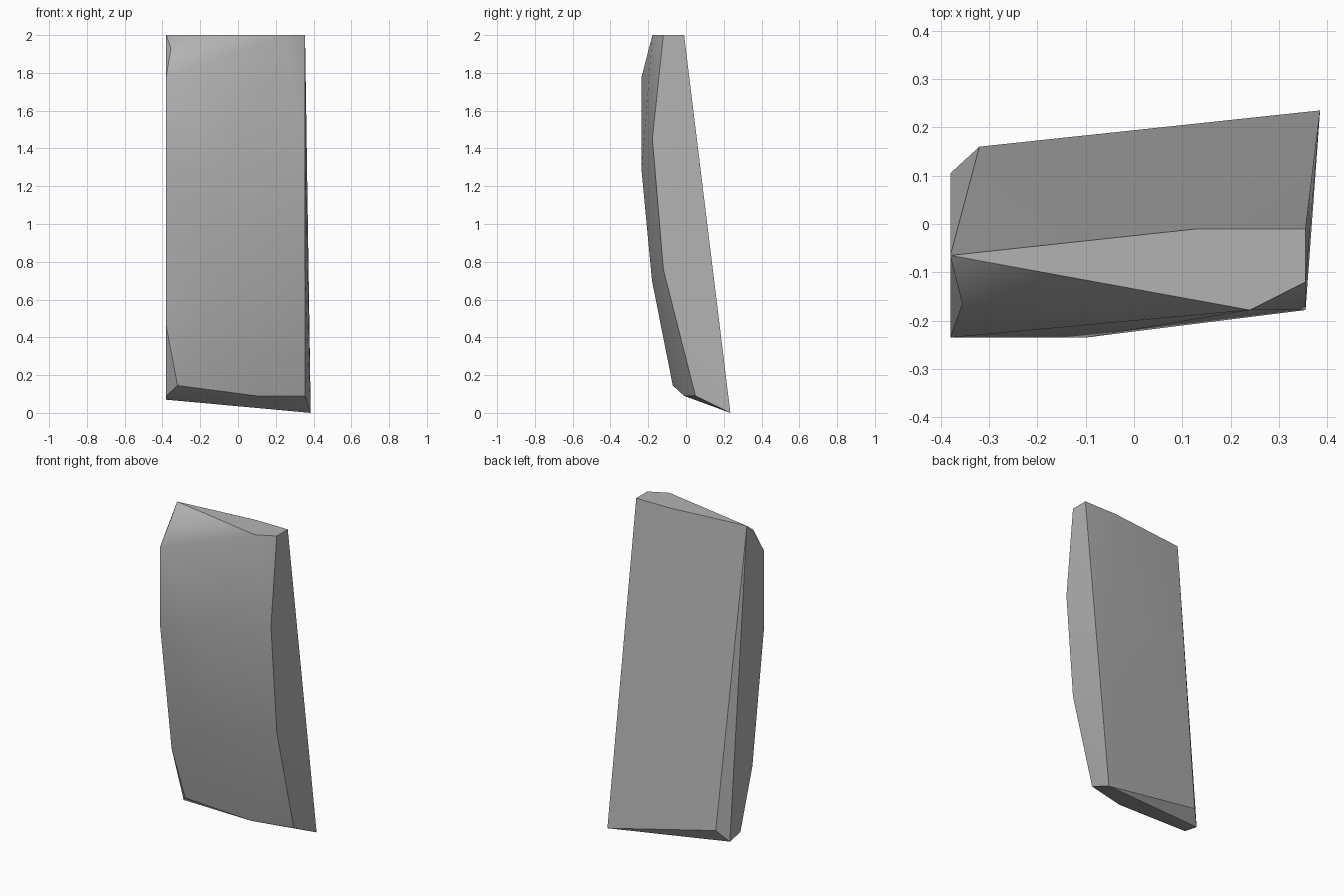
import bpy
import bmesh
import math

if "Cube" in bpy.data.objects:
    bpy.data.objects.remove(bpy.data.objects["Cube"], do_unlink=True)


def make_material(name, value):
    material = bpy.data.materials.new(name)
    material.use_nodes = True
    color = (value, value, value, 1.0)
    material.diffuse_color = color
    shader = material.node_tree.nodes["Principled BSDF"]
    shader.inputs["Base Color"].default_value = color
    shader.inputs["Roughness"].default_value = 0.8
    return material


def side_profile(x, points):
    """Place a (y, z) outline at one side of the slab."""
    return [(x, y, z) for y, z in points]


def make_hewn_block(name, points, material, crease_degrees):
    """Wrap the outlines in a tight faceted skin and smooth the soft bends."""
    bm = bmesh.new()
    for point in points:
        bm.verts.new(point)
    hull = bmesh.ops.convex_hull(bm, input=list(bm.verts))
    loose = set(hull["geom_interior"]) | set(hull["geom_unused"])
    bmesh.ops.delete(bm, geom=[g for g in loose if isinstance(g, bmesh.types.BMVert)],
                     context="VERTS")
    bmesh.ops.dissolve_limit(bm, angle_limit=math.radians(1.0),
                             verts=list(bm.verts), edges=list(bm.edges))
    bmesh.ops.recalc_face_normals(bm, faces=list(bm.faces))
    mesh = bpy.data.meshes.new(name)
    bm.to_mesh(mesh)
    bm.free()
    mesh.materials.append(material)
    block = bpy.data.objects.new(name, mesh)
    bpy.context.collection.objects.link(block)
    bpy.ops.object.select_all(action="DESELECT")
    block.select_set(True)
    bpy.context.view_layer.objects.active = block
    bpy.ops.object.shade_smooth_by_angle(angle=math.radians(crease_degrees))
    return block


# Broad flat side, bulging toward the front
left_side = side_profile(0.355, [(-0.01, 2), (-0.12, 2), (-0.178, 1.45),
                                 (-0.12, 0.76), (0.05, 0.09)])
# Opposite side, with a deeper bulge
right_side = side_profile(-0.38, [(-0.065, 2), (-0.235, 1.78), (-0.235, 1.28),
                                  (-0.12, 0.46), (0, 0.09), (0.105, 0.07)])
# Bends across the front face
front_bends = [(0.24, -0.178, 2), (-0.1, -0.235, 1.28),
               (-0.1, -0.18, 0.7), (0.1, -0.01, 0.09)]
# Chipped corners and the low back foot
chips = [(-0.355, -0.165, 1.93), (-0.32, -0.07, 0.145),
         (-0.32, 0.16, 0.145), (0.13, -0.01, 2), (0.385, 0.235, 0)]

stone = make_material("stone grey", 0.45)
make_hewn_block("stone_slab", left_side + right_side + front_bends + chips,
                stone, 30)
